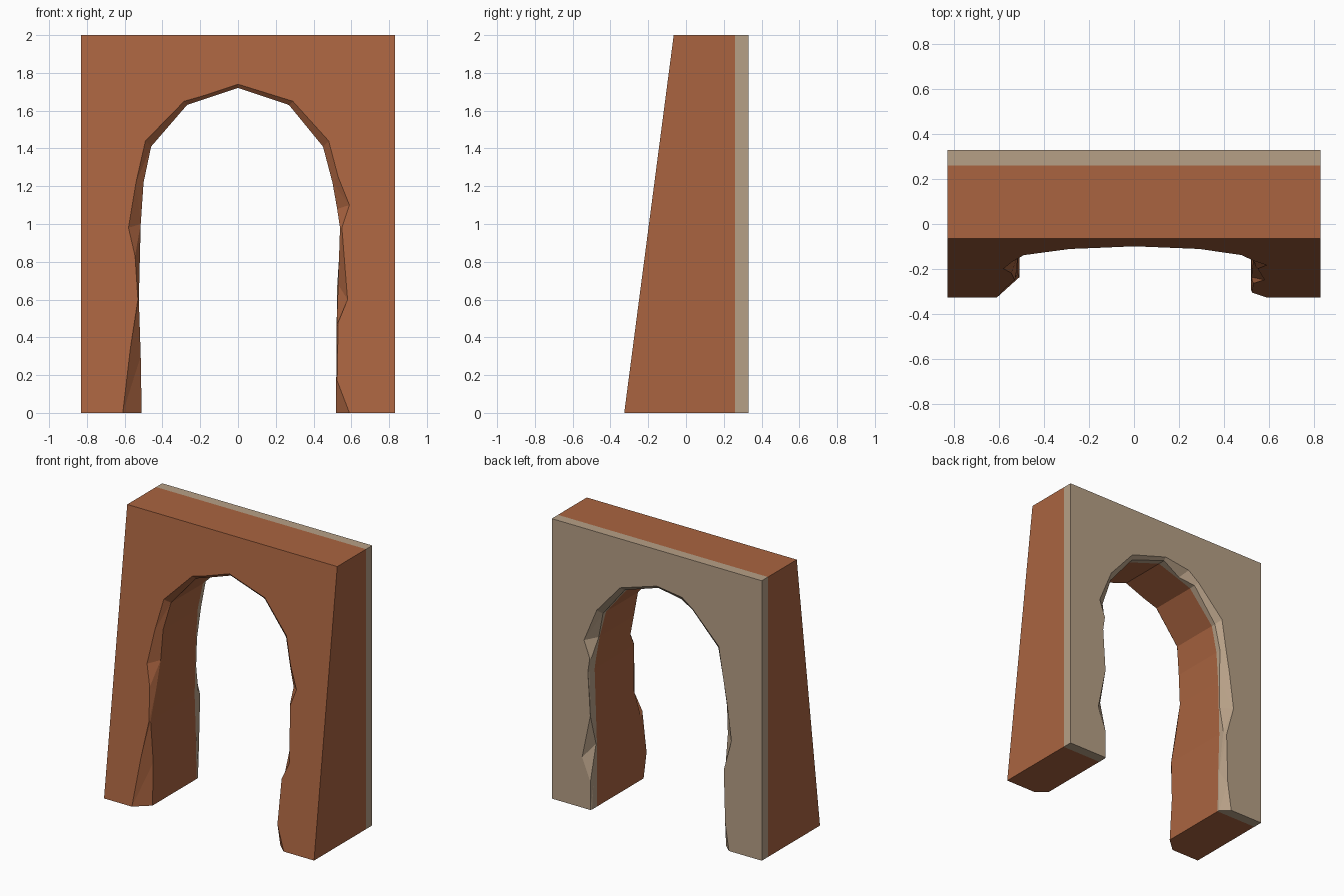
import bpy, bmesh
from mathutils import Vector

if "Cube" in bpy.data.objects:
    bpy.data.objects.remove(bpy.data.objects["Cube"])

HALF_W, HEIGHT, BACK, SEAM = 0.83, 2.0, 0.33, 0.26


def front_y(z):
    # sloping front face
    return -0.327 + 0.131 * z


# Opening outline (x, z), left foot over the crown to right foot
inner = [(-.51, 0), (-.515, .3), (-.525, .6), (-.52, .8), (-.515, 1.0), (-.50, 1.22),
         (-.46, 1.41), (-.27, 1.63), (-.16, 1.667), (0, 1.72), (.27, 1.63), (.45, 1.41),
         (.50, 1.22), (.525, 1.08), (.54, .98), (.53, .68), (.522, .45), (.52, .17), (.52, 0)]
# Chipped edge where the opening meets the front face
front = [(-.61, 0), (-.57, .34), (-.53, .6), (-.545, .83), (-.58, .98), (-.54, 1.22),
         (-.49, 1.44), (-.285, 1.65), (-.17, 1.683), (0, 1.74), (.29, 1.65), (.48, 1.44),
         (.53, 1.25), (.59, 1.1), (.55, .98), (.58, .6), (.53, .48), (.525, .17), (.59, 0)]
# Chipped edge where the opening meets the back face
back = [(-.57, 0), (-.54, .2), (-.53, .57), (-.59, .79), (-.555, 1.05), (-.52, 1.25),
        (-.49, 1.44), (-.285, 1.65), (-.2, 1.712), (0, 1.74), (.29, 1.65), (.475, 1.44),
        (.575, 1.2), (.53, 1.08), (.545, .98), (.525, .67), (.59, .36), (.525, .2), (.525, 0)]
outer = [(-HALF_W, 0), (-HALF_W, HEIGHT), (HALF_W, HEIGHT), (HALF_W, 0)]


def material(name, rgb):
    m = bpy.data.materials.new(name)
    m.diffuse_color = (*rgb, 1)
    m.use_nodes = True
    m.node_tree.nodes["Principled BSDF"].inputs["Base Color"].default_value = m.diffuse_color
    return m


def chip_depth(a, b):
    return max(0.012, min(0.09, 0.9 * (Vector(a) - Vector(b)).length))


bm = bmesh.new()


def ring(points, ys):
    return [bm.verts.new((x, y, z)) for (x, z), y in zip(points, ys)]


def face(verts, mat):
    bm.faces.new(verts).material_index = mat


def bridge(a, b, mat):
    for i in range(len(a) - 1):
        face([a[i], a[i + 1], b[i + 1], b[i]], mat)


n = len(inner)
# Rings of the opening, from front to back
F = ring(front, [front_y(z) for x, z in front])
I1 = ring(inner, [front_y(f[1]) + chip_depth(f, p) for f, p in zip(front, inner)])
M = ring(inner, [SEAM] * n)
I2 = ring(inner, [BACK - min(0.06, chip_depth(b, p)) for b, p in zip(back, inner)])
B = ring(back, [BACK] * n)
# Outer rings
OF = ring(outer, [front_y(z) for x, z in outer])
OM = ring(outer, [SEAM] * 4)
OB = ring(outer, [BACK] * 4)

# Inside of the opening, outer sides and top
for a, b, mat in [(F, I1, 0), (I1, M, 0), (M, I2, 1), (I2, B, 1), (OF, OM, 0), (OM, OB, 1)]:
    bridge(a, b, mat)
# Front and back faces
face(OF + F[::-1], 0)
face(OB + B[::-1], 1)
# Undersides of both legs
for e in (0, -1):
    face([OF[e], F[e], I1[e], M[e], OM[e]], 0)
    face([OM[e], M[e], I2[e], B[e], OB[e]], 1)

bmesh.ops.recalc_face_normals(bm, faces=bm.faces[:])
bmesh.ops.triangulate(bm, faces=bm.faces[:])
mesh = bpy.data.meshes.new("arch_wall")
bm.to_mesh(mesh)
bm.free()
mesh.materials.append(material("orange_clay", (.40, .127, .051)))
mesh.materials.append(material("pale_stone", (.47, .35, .24)))
bpy.context.collection.objects.link(bpy.data.objects.new("arch_wall", mesh))
